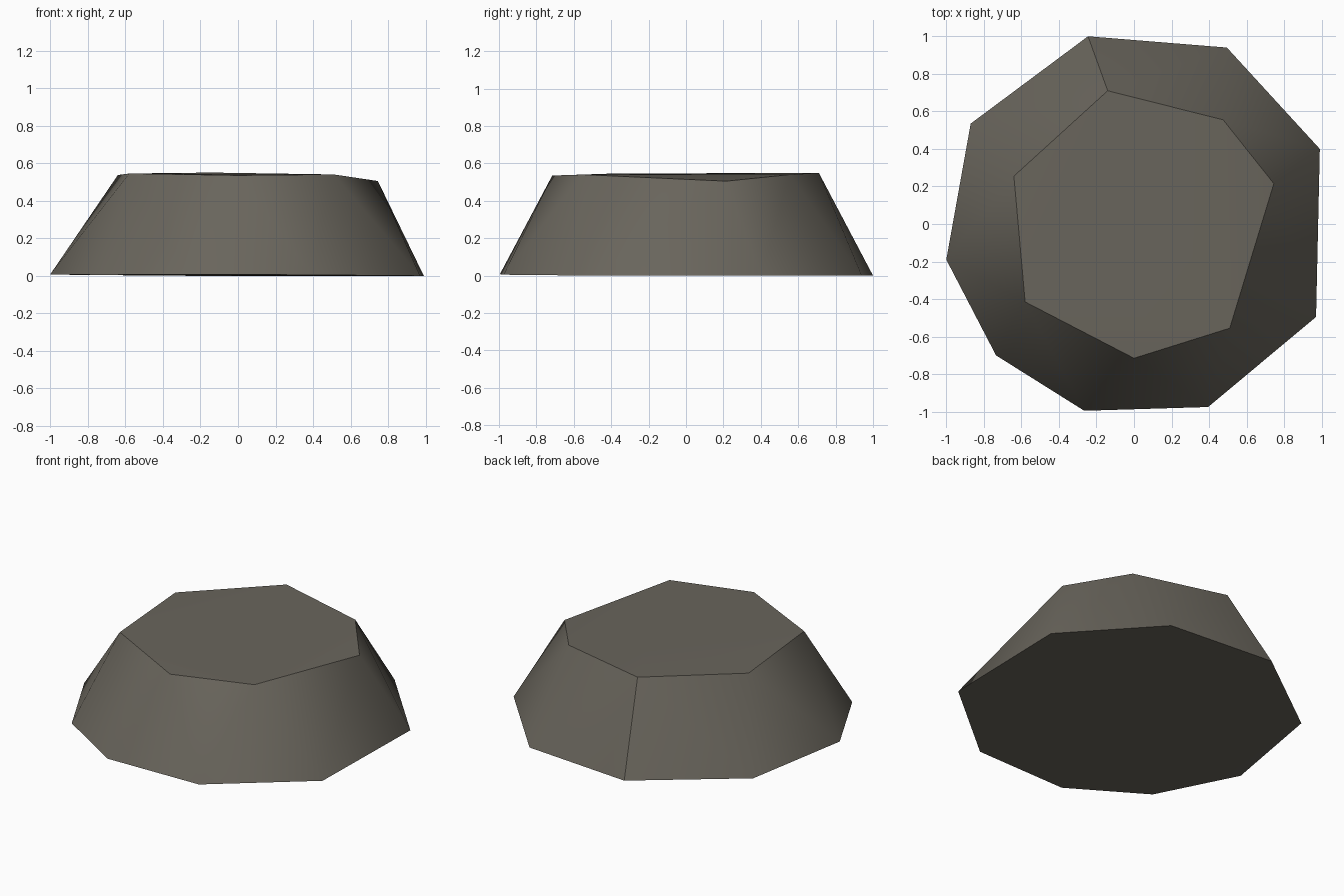
import bpy, bmesh, math

if "Cube" in bpy.data.objects:
    bpy.data.objects.remove(bpy.data.objects["Cube"])

# Nine-sided footprint and seven-sided top of the rock
base = [(-0.245, 1.0, 0), (0.495, 0.94, 0), (0.99, 0.4, 0), (0.97, -0.495, 0),
        (0.395, -0.975, 0.005), (-0.265, -0.995, 0.008), (-0.735, -0.70, 0.005),
        (-1.0, -0.19, 0.008), (-0.87, 0.535, 0.005)]
top = [(-0.14, 0.71, 0.55), (0.475, 0.555, 0.54), (0.745, 0.215, 0.505),
       (0.51, -0.555, 0.54), (0.0, -0.715, 0.535), (-0.58, -0.415, 0.545),
       (-0.64, 0.255, 0.537)]

# Wrap both outlines in one faceted stone
bm = bmesh.new()
for p in base + top:
    bm.verts.new(p)
bmesh.ops.convex_hull(bm, input=bm.verts[:])
bmesh.ops.recalc_face_normals(bm, faces=bm.faces[:])
mesh = bpy.data.meshes.new("flat_rock")
bm.to_mesh(mesh)
bm.free()
rock = bpy.data.objects.new("flat_rock", mesh)
bpy.context.collection.objects.link(rock)

# Warm grey stone
stone = bpy.data.materials.new("warm_grey_stone")
stone.diffuse_color = (0.141, 0.13, 0.107, 1)
stone.use_nodes = True
stone.node_tree.nodes["Principled BSDF"].inputs["Base Color"].default_value = stone.diffuse_color
mesh.materials.append(stone)

# Rounded flanks, crisp top and bottom rims
bpy.context.view_layer.objects.active = rock
rock.select_set(True)
bpy.ops.object.shade_smooth_by_angle(angle=math.radians(35))
